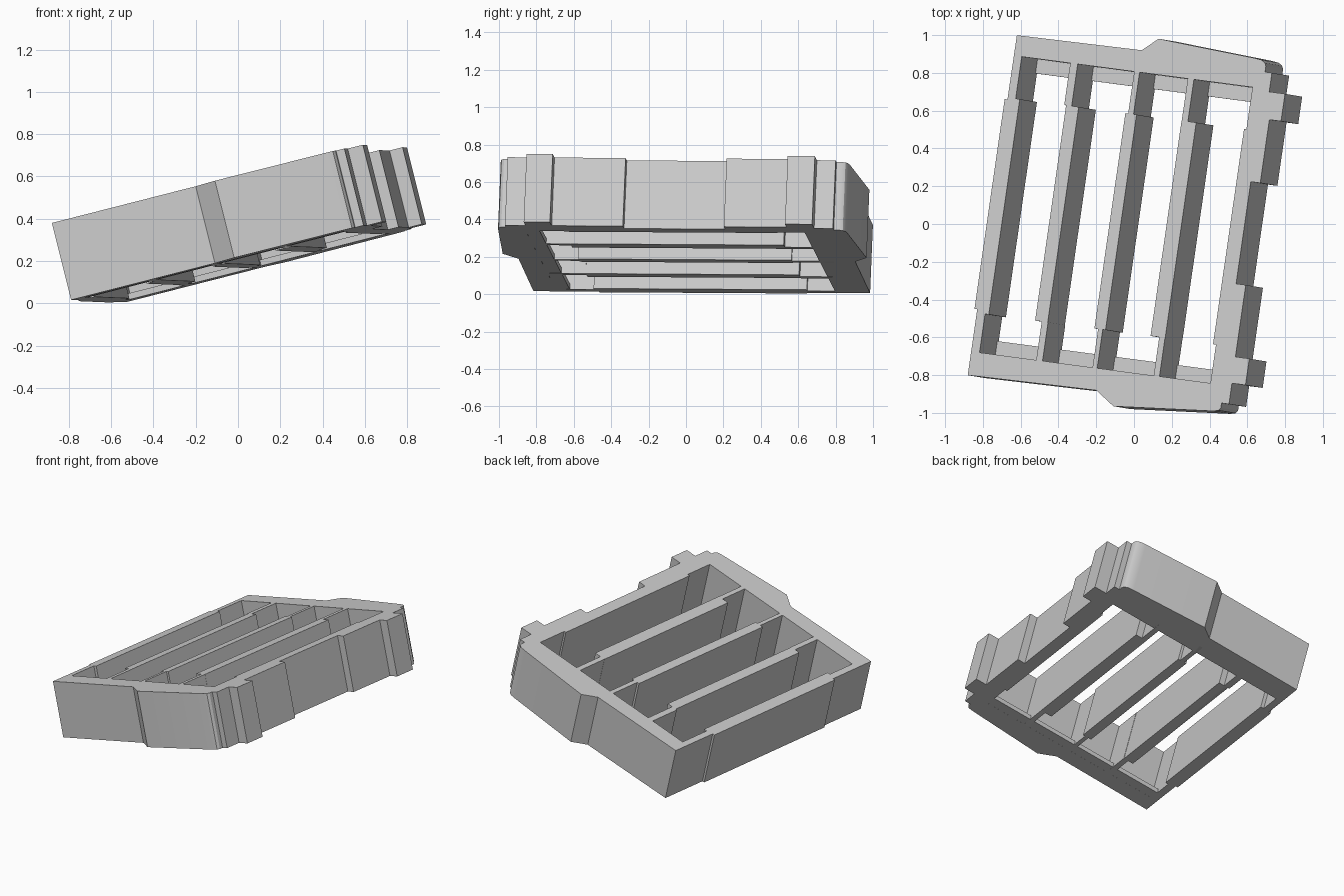
import bpy, bmesh, math
from mathutils import Vector

if "Cube" in bpy.data.objects:
    bpy.data.objects.remove(bpy.data.objects["Cube"], do_unlink=True)

grey = bpy.data.materials.new("light_grey")
grey.use_nodes = True
COLOUR = (0.6, 0.6, 0.6, 1)
grey.diffuse_color = COLOUR
grey.node_tree.nodes["Principled BSDF"].inputs["Base Color"].default_value = COLOUR

DEPTH = Vector((0.091, -0.015, -0.364))    # from the top face to the underside


def place(u, v, t):
    """Map tray coordinates (across, along, depth) to the tilted frame."""
    y = v - 0.13 * u
    x = u + 0.144 * y
    top = 0.38 + 0.25 * (x + 0.88) - 0.042 * (y + 0.8)
    return Vector((x, y, top)) + DEPTH * t


def slab(name, loops, t0, t1):
    """Extrude a filled profile with holes between two depths."""
    curve = bpy.data.curves.new(name, 'CURVE')
    curve.dimensions = '2D'
    curve.fill_mode = 'BOTH'
    curve.extrude = 0.5
    for loop in loops:
        spline = curve.splines.new('POLY')
        spline.points.add(len(loop) - 1)
        for point, (u, v) in zip(spline.points, loop):
            point.co = (u, v, 0, 1)
        spline.use_cyclic_u = True
    temp = bpy.data.objects.new(name + "_profile", curve)
    bpy.context.collection.objects.link(temp)
    bpy.context.view_layer.update()
    depsgraph = bpy.context.evaluated_depsgraph_get()
    mesh = bpy.data.meshes.new_from_object(temp.evaluated_get(depsgraph))
    bpy.data.objects.remove(temp, do_unlink=True)

    bm = bmesh.new()
    bm.from_mesh(mesh)
    bmesh.ops.remove_doubles(bm, verts=bm.verts, dist=0.0005)
    for vert in bm.verts:
        u, v, z = vert.co
        vert.co = place(u, v, t0 + (0.5 - z) * (t1 - t0))
    bmesh.ops.recalc_face_normals(bm, faces=bm.faces)
    bm.to_mesh(mesh)
    bm.free()

    mesh.materials.clear()
    mesh.materials.append(grey)
    obj = bpy.data.objects.new(name, mesh)
    bpy.context.collection.objects.link(obj)
    bpy.ops.object.select_all(action='DESELECT')
    obj.select_set(True)
    bpy.context.view_layer.objects.active = obj
    bpy.ops.object.shade_smooth_by_angle(angle=math.radians(28))
    return obj


# Back and front walls with a raised shoulder, left wall with a raised panel
back = [(-0.764, 0.9), (-0.092, 0.908), (-0.011, 0.979), (0.51, 0.945),
        (0.55, 0.94), (0.57, 0.927), (0.578, 0.91)]
front = [(0.6, -0.895), (0.59, -0.91), (0.563, -0.917), (0.03, -0.961),
         (-0.073, -0.89), (-0.765, -0.9)]
left = [(-0.765, -0.55), (-0.78, -0.55), (-0.78, 0.56), (-0.765, 0.56)]

# Right wall, stepped: offset of each panel and where it ends
right = []
start = 0.88
for u, end in [(0.615, 0.78), (0.70, 0.635), (0.637, 0.3), (0.586, -0.24),
               (0.638, -0.62), (0.713, -0.76), (0.64, -0.87)]:
    right += [(u, start), (u, end)]
    start = end
outline = back + [(0.578, 0.88)] + right + [(0.6, -0.87)] + front + left

# Four slots; each side has a back, middle and front offset
END_BACK, END_FRONT, JOG = 0.792, -0.774, 0.57
slots = [((-0.722, -0.70, -0.72), (-0.46, -0.45, -0.414)),
         ((-0.42, -0.382, -0.38), (-0.115, -0.13, -0.11)),
         ((-0.086, -0.07, -0.085), (0.174, 0.173, 0.22)),
         ((0.207, 0.252, 0.251), (0.523, 0.51, 0.526))]


def side(offsets):
    b, m, f = offsets
    return [(b, END_BACK), (b, JOG), (m, JOG), (m, -JOG), (f, -JOG), (f, END_FRONT)]


holes = [side(a) + side(b)[::-1] for a, b in slots]
slab("tray_frame", [outline] + holes, 0, 1)

# Thin ledges closing the ends of the slots at the underside
for name, v0, v1 in [("back_ledge", END_BACK + 0.02, 0.717),
                     ("front_ledge", END_FRONT - 0.02, -0.70)]:
    slab(name, [[(-0.735, v0), (0.54, v0), (0.54, v1), (-0.735, v1)]], 0.92, 0.999)
